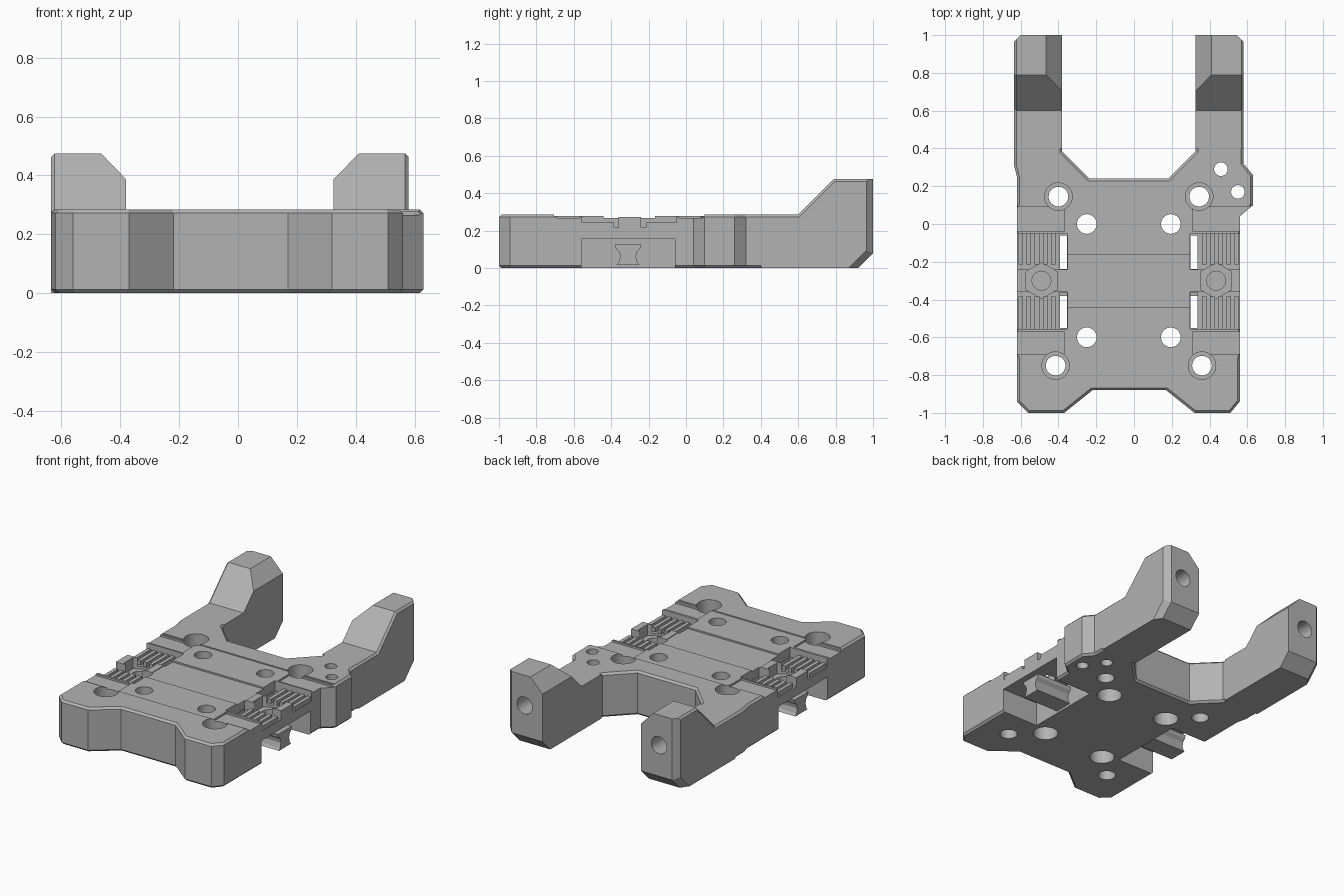
import bpy, bmesh, math
from mathutils import Vector

CX = -0.0275          # symmetry plane of the plate
TOP = 0.285

cube = bpy.data.objects.get("Cube")
if cube:
    bpy.data.objects.remove(cube, do_unlink=True)

grey = bpy.data.materials.new("plastic_grey")
grey.use_nodes = True
colour = (0.45, 0.45, 0.45, 1)
grey.diffuse_color = colour
grey.node_tree.nodes["Principled BSDF"].inputs["Base Color"].default_value = colour


def finish(bm, name):
    bmesh.ops.recalc_face_normals(bm, faces=bm.faces)
    mesh = bpy.data.meshes.new(name)
    bm.to_mesh(mesh)
    bm.free()
    mesh.materials.append(grey)
    obj = bpy.data.objects.new(name, mesh)
    bpy.context.collection.objects.link(obj)
    return obj


def prism(points, offset):
    """Extrude a closed 3D polygon along an offset."""
    bm = bmesh.new()
    face = bm.faces.new([bm.verts.new(p) for p in points])
    out = bmesh.ops.extrude_face_region(bm, geom=[face])
    verts = [v for v in out["geom"] if isinstance(v, bmesh.types.BMVert)]
    bmesh.ops.translate(bm, verts=verts, vec=Vector(offset))
    bmesh.ops.recalc_face_normals(bm, faces=bm.faces)
    return bm


def bevel(bm, rule, width):
    edges = [e for e in bm.edges if rule(*[v.co for v in e.verts])]
    bmesh.ops.bevel(bm, geom=edges, offset=width, segments=1, affect='EDGES')


def box(name, x0, x1, y0, y1, z0, z1):
    base = [(x0, y0, z0), (x1, y0, z0), (x1, y1, z0), (x0, y1, z0)]
    return finish(prism(base, (0, 0, z1 - z0)), name)


def side_box(name, side, u0, u1, y0, y1, z0, z1):
    """Box given by its distance from the symmetry plane."""
    a, b = sorted((CX + side * u0, CX + side * u1))
    return box(name, a, b, y0, y1, z0, z1)


def cylinder(name, x, y, r, z0, z1, sides=32):
    ring = []
    for i in range(sides):
        a = math.tau * i / sides + math.pi / 2
        ring.append((x + r * math.cos(a), y + r * math.sin(a), z0))
    return finish(prism(ring, (0, 0, z1 - z0)), name)


def combine(target, tool, operation='DIFFERENCE'):
    mod = target.modifiers.new(tool.name, 'BOOLEAN')
    mod.operation = operation
    mod.solver = 'EXACT'
    mod.object = tool
    bpy.context.view_layer.objects.active = target
    bpy.ops.object.modifier_apply(modifier=mod.name)
    bpy.data.objects.remove(tool, do_unlink=True)


# Main plate with chamfered rim
outline = [(-.62, -.94), (-.56, -1), (-.37, -1), (-.22, -.88), (.17, -.88),
           (.32, -1), (.51, -1), (.56, -.94), (.56, .04), (.63, .1),
           (.63, .26), (.58, .32), (.58, .45), (.325, .45), (.325, .385),
           (.18, .24), (-.235, .24), (-.38, .385), (-.38, .45), (-.635, .45),
           (-.635, .31), (-.62, .25)]
bm = prism([(x, y, 0) for x, y in outline], (0, 0, TOP))
bevel(bm, lambda a, b: abs(a.z - b.z) < .001, 0.013)
body = finish(bm, "carriage_plate")

# Raised rear arms with bored ends
arm_side = [(.4, 0), (.92, 0), (1, .08), (1, .475), (.79, .475), (.6, TOP), (.4, TOP)]
for side in (-1, 1):
    outer = CX + side * 0.6075
    inner = CX + side * 0.3525
    bm = prism([(outer, y, z) for y, z in arm_side], (inner - outer, 0, 0))
    bevel(bm, lambda a, b: abs(a.x - outer) + abs(b.x - outer) < .001
          and min(a.y, b.y) > .9, 0.035)
    bevel(bm, lambda a, b: abs(a.x - outer) + abs(b.x - outer) < .001
          and min(a.z, b.z) > .28, 0.012)
    arm = finish(bm, "arm")
    # Sloped inner shoulder
    shoulder = [(inner + side * .095, .5, .485), (inner - side * .05, .5, .485),
                (inner - side * .05, .5, .335)]
    combine(arm, finish(prism(shoulder, (0, .6, 0)), "shoulder_cut"))
    bore = []
    for i in range(32):
        a = math.tau * i / 32
        bore.append((CX + side * .48 + .055 * math.cos(a), .65, .28 + .055 * math.sin(a)))
    combine(arm, finish(prism(bore, (0, .4, 0)), "bore_cut"))
    combine(body, arm, 'UNION')

# Shallow stepped deck
combine(body, box("deck_cut", -.8, .8, -.705, .1, .278, .4))
combine(body, box("deck_middle_cut", CX - .335, CX + .335, -.44, -.165, .268, .4))

for side in (-1, 1):
    # Corner clamps, sunk slightly beside the deck
    for y0, y1 in ((-.69, -.57), (-.04, .09)):
        combine(body, side_box("clamp_cut", side, .34, .7, y0, y1, .266, .4))
    # Belt beds either side of the crossbar, and the crossbar top
    for y0, y1 in ((-.555, -.36), (-.24, -.05)):
        combine(body, side_box("belt_cut", side, .325, .7, y0, y1, .215, .4))
    combine(body, side_box("crossbar_cut", side, .325, .7, -.37, -.23, .272, .4))
    # Side pocket below the belt beds
    combine(body, side_box("pocket_cut", side, .325, .7, -.56, -.06, -.1, .155))
    # Open slots down to the pocket
    for y0, y1 in ((-.55, -.362), (-.238, -.06)):
        combine(body, side_box("slot_cut", side, .327, .364, y0, y1, .1, .4))
    # Nut trap and bolt hole
    combine(body, cylinder("nut_cut", CX + side * .4625, -.3, .095, .2, .4, 6))
    combine(body, cylinder("bolt_cut", CX + side * .4625, -.3, .05, .1, .4))

# Through holes
for x, y in ((-.25, 0), (.195, 0), (-.25, -.6), (.195, -.6)):
    combine(body, cylinder("inner_hole", x, y, .052, -.1, .4))
    combine(body, cylinder("lower_counterbore", x, y, .075, -.1, .1))
for x, y in ((-.4, .145), (.345, .145), (-.415, -.75), (.36, -.75)):
    combine(body, cylinder("outer_hole", x, y, .052, -.1, .4))
    combine(body, cylinder("upper_counterbore", x, y, .073, .12, .4))
for x, y in ((.46, .29), (.55, .17)):
    combine(body, cylinder("small_hole", x, y, .036, -.1, .4))

# Belt teeth and hanging belt clips
clip_half = [(.07, .125), (.065, .105), (.047, .085), (.042, .06), (.05, .03), (.06, .015)]
for side, word in ((-1, "right"), (1, "left")):
    teeth = []
    for y0, y1 in ((-.555, -.385), (-.215, -.05)):
        for i in range(5):
            u = .388 + i * .043
            teeth.append(side_box(word + "_belt_tooth", side, u, u + .024, y0, y1, .21, .243))
    bpy.ops.object.select_all(action='DESELECT')
    for t in teeth:
        t.select_set(True)
    bpy.context.view_layer.objects.active = teeth[0]
    bpy.ops.object.join()
    teeth[0].name = word + "_belt_teeth"

    section = [(-.31 + y, z) for y, z in clip_half] + [(-.31 - y, z) for y, z in reversed(clip_half)]
    x0 = CX + side * .315
    finish(prism([(x0, y, z) for y, z in section], (side * .265, 0, 0)), word + "_belt_clip")

bpy.ops.object.select_all(action='DESELECT')
body.select_set(True)
bpy.context.view_layer.objects.active = body
bpy.ops.object.shade_smooth_by_angle(angle=math.radians(20))
